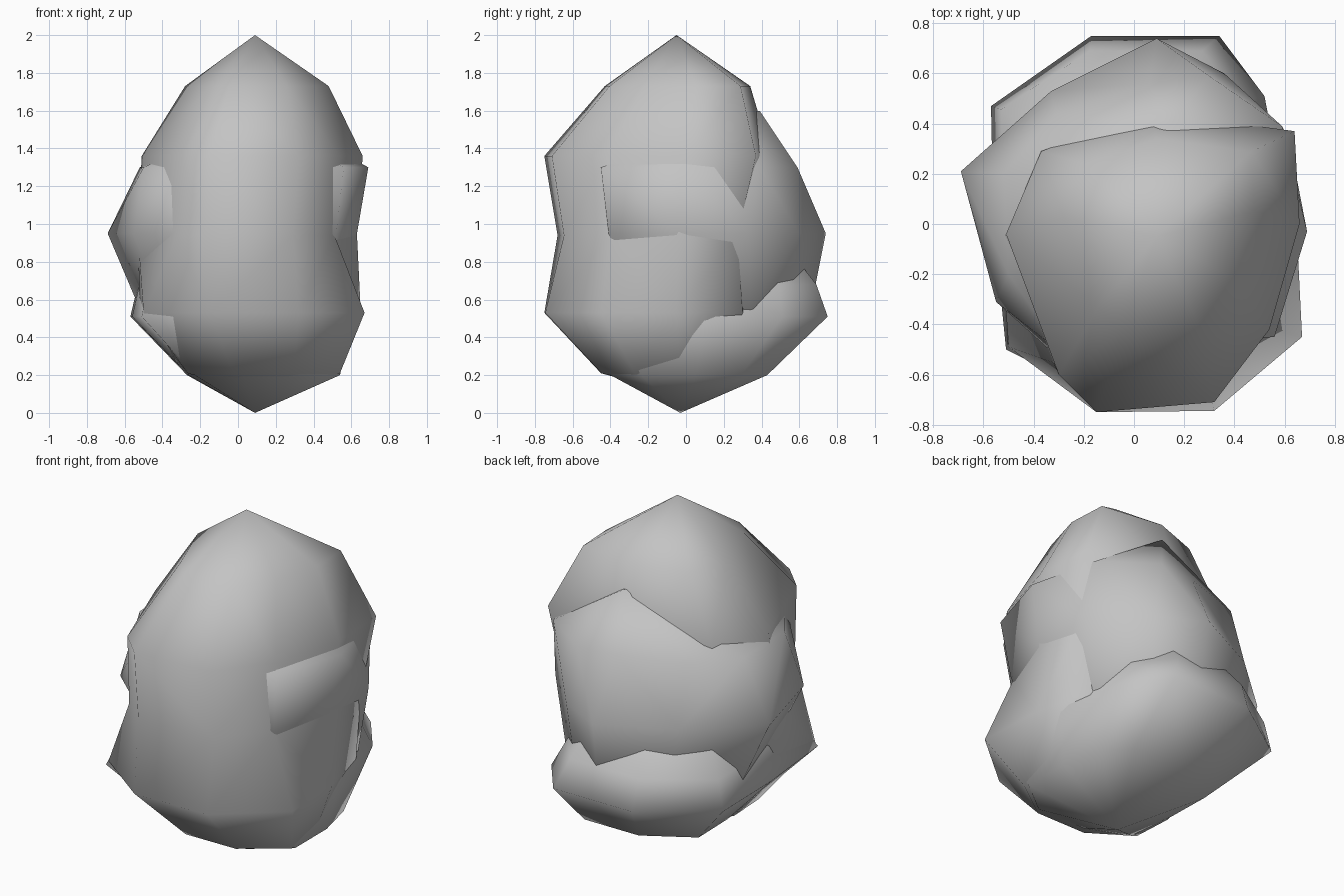
import bpy
import bmesh

cube = bpy.data.objects.get("Cube")
if cube:
    bpy.data.objects.remove(cube, do_unlink=True)

# One plain stone colour
stone = bpy.data.materials.new("stone grey")
stone.use_nodes = True
stone.diffuse_color = (0.55, 0.55, 0.55, 1)
stone.node_tree.nodes["Principled BSDF"].inputs["Base Color"].default_value = (0.55, 0.55, 0.55, 1)


def fit(outline, x0, x1, y0, y1):
    """Stretch an outline so that it fills the given box."""
    xs, ys = zip(*outline)
    return [(x0 + (x - min(xs)) / (max(xs) - min(xs)) * (x1 - x0),
             y0 + (y - min(ys)) / (max(ys) - min(ys)) * (y1 - y0)) for x, y in outline]


def lump(name, bottom, levels, top):
    """Closed faceted lump: pole, stacked outlines (height, points), pole."""
    bm = bmesh.new()
    rings = [[bm.verts.new((x, y, z)) for x, y in points] for z, points in levels]
    low, high = bm.verts.new(bottom), bm.verts.new(top)
    count = len(rings[0])
    for i in range(count):
        j = (i + 1) % count
        bm.faces.new((low, rings[0][j], rings[0][i]))
        bm.faces.new((high, rings[-1][i], rings[-1][j]))
        for a, b in zip(rings, rings[1:]):
            bm.faces.new((a[i], a[j], b[j], b[i]))
    bmesh.ops.triangulate(bm, faces=bm.faces[:])
    bmesh.ops.recalc_face_normals(bm, faces=bm.faces[:])
    for face in bm.faces:
        face.smooth = True
    mesh = bpy.data.meshes.new(name)
    bm.to_mesh(mesh)
    bm.free()
    mesh.materials.append(stone)
    obj = bpy.data.objects.new(name, mesh)
    bpy.context.collection.objects.link(obj)
    return obj


# Tall main body with a slight waist
shoulder = [(-.15, -.75), (.32, -.71), (.54, -.42), (.66, 0), (.64, .37), (.06, .45),
            (-.37, .29), (-.51, -.04), (-.3, -.6)]
hip = [(-.15, -.75), (.32, -.745), (.67, -.45), (.65, -.05), (.56, .3), (.06, .34),
       (-.38, .22), (-.52, -.08), (-.5, -.49)]
lump("main_body", (.09, -.05, .1),
     [(.21, fit(hip, -.28, .54, -.45, .2)),
      (.53, hip),
      (.94, fit(shoulder, -.53, .63, -.68, .34)),
      (1.36, shoulder),
      (1.73, fit(shoulder, -.28, .48, -.43, .34))],
     (.09, -.05, 2))

# Bulge round the middle of the back and sides
waist = [(-.69, .21), (-.33, .53), (.09, .74), (.36, .6), (.62, .33), (.63, -.05),
         (.52, -.41), (-.26, -.57), (-.55, -.31)]
rim = [(-.52, .2), (-.31, .44), (.06, .56), (.3, .59), (.59, .39), (.69, -.03),
       (.56, -.45), (-.28, -.52), (-.5, -.2)]
lump("middle_bulge", (0, .1, .25),
     [(.55, fit(waist, -.52, .55, -.35, .66)),
      (.95, waist),
      (1.3, rim)],
     (.13, .39, 1.6))

# Wide low bulge at the base
base = [(-.57, .47), (-.17, .75), (.34, .75), (.52, .51), (.6, .1), (.6, -.4),
        (.3, -.68), (-.15, -.68), (-.51, -.5), (-.56, 0)]
lump("base_bulge", (.09, -.03, 0),
     [(.2, fit(base, -.27, .54, -.4, .43)),
      (.51, base),
      (.68, fit(base, -.53, .5, -.5, .69)),
      (.95, fit(base, -.35, .35, -.35, .48))],
     (.05, .05, 1.1))
